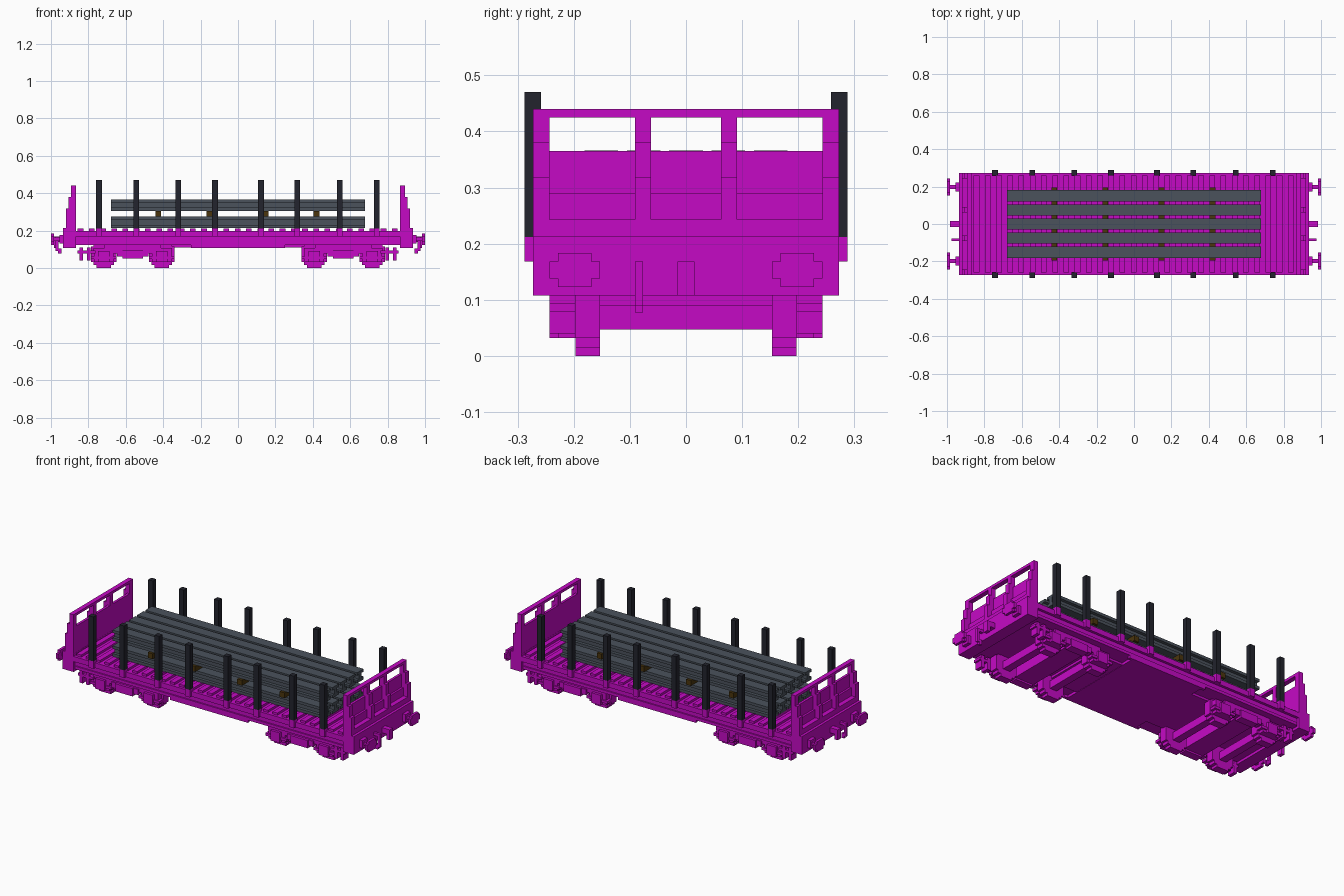
import bpy, bmesh

cube = bpy.data.objects.get("Cube")
if cube:
    bpy.data.objects.remove(cube, do_unlink=True)


def material(name, rgb):
    m = bpy.data.materials.new(name)
    m.use_nodes = True
    m.diffuse_color = (*rgb, 1)
    bsdf = m.node_tree.nodes["Principled BSDF"]
    bsdf.inputs["Base Color"].default_value = (*rgb, 1)
    bsdf.inputs["Roughness"].default_value = 0.8
    return m


MAGENTA = material("magenta paint", (0.56, 0.003, 0.56))
BLACK = material("black stake", (0.016, 0.017, 0.026))
STEEL = material("grey steel", (0.07, 0.085, 0.108))
WOOD = material("brown timber", (0.07, 0.036, 0.004))


def boxes(name, mat, spans, mirror=""):
    """One object made of (x0, x1, y0, y1, z0, z1) boxes, mirrored over the axes named."""
    for axis in mirror:
        i = "xy".index(axis) * 2
        spans = spans + [s[:i] + (-s[i + 1], -s[i]) + s[i + 2:] for s in spans]
    bm = bmesh.new()
    for x0, x1, y0, y1, z0, z1 in spans:
        verts = bmesh.ops.create_cube(bm, size=1)["verts"]
        bmesh.ops.scale(bm, vec=(x1 - x0, y1 - y0, z1 - z0), verts=verts)
        bmesh.ops.translate(bm, vec=((x0 + x1) / 2, (y0 + y1) / 2, (z0 + z1) / 2), verts=verts)
    me = bpy.data.meshes.new(name)
    bm.to_mesh(me)
    bm.free()
    me.materials.append(mat)
    ob = bpy.data.objects.new(name, me)
    bpy.context.collection.objects.link(ob)
    return ob


# Deck slab, edge sills and the deeper belly between the bogies
boxes("deck", MAGENTA, [(-0.92, 0.92, -0.258, 0.258, 0.123, 0.198)])
boxes("side_sills", MAGENTA, [
    (-0.92, 0.92, 0.25, 0.273, 0.168, 0.198),
    (-0.86, 0.86, 0.25, 0.266, 0.123, 0.14),
    (-0.25, 0.25, 0.25, 0.266, 0.108, 0.124)], "y")
boxes("belly", MAGENTA, [(-0.23, 0.23, -0.25, 0.25, 0.108, 0.13),
                         (-0.42, 0.42, -0.18, 0.18, 0.11, 0.13)])

# Raised floor planks
boxes("floor_planks", MAGENTA,
      [(-0.857 + i * 0.06, -0.827 + i * 0.06, -0.258, 0.258, 0.19, 0.211) for i in range(29)])

# Stakes and their pockets
STAKES = (-0.743, -0.545, -0.32, -0.123, 0.123, 0.317, 0.545, 0.741)
boxes("stakes", BLACK, [s for x in STAKES for s in
      [(x - 0.015, x + 0.015, 0.258, 0.288, 0.212, 0.47)]], "y")
boxes("stake_pockets", MAGENTA,
      [(x - 0.015, x + 0.015, 0.256, 0.288, 0.168, 0.212) for x in STAKES], "y")

# Headstocks and end walls with three openings and stepped posts
boxes("headstocks", MAGENTA, [(0.865, 0.935, -0.273, 0.273, 0.108, 0.213)], "x")
boxes("end_panels", MAGENTA, [(0.866, 0.881, -0.26, 0.26, 0.2, 0.365),
                              (0.866, 0.893, -0.26, 0.26, 0.2, 0.29),
                              (0.866, 0.92, -0.273, 0.273, 0.2, 0.243),
                              (0.866, 0.893, -0.273, 0.273, 0.425, 0.44)], "x")
posts = []
for y0, y1 in ((0.243, 0.273), (0.062, 0.091)):
    for x1, z1 in ((0.893, 0.43), (0.906, 0.38), (0.92, 0.318)):
        posts.append((0.866, x1, y0, y1, 0.2, z1))
boxes("end_posts", MAGENTA, posts, "xy")

# Buffers, coupling hooks and brake hoses
boxes("buffers", MAGENTA, [
    (0.93, 0.955, 0.175, 0.221, 0.13, 0.176),
    (0.93, 0.99, 0.188, 0.208, 0.143, 0.163),
    (0.985, 1.0, 0.153, 0.243, 0.138, 0.168),
    (0.985, 1.0, 0.168, 0.228, 0.123, 0.183)], "xy")
boxes("coupling_hooks", MAGENTA, [
    (0.93, 0.985, -0.015, 0.015, 0.138, 0.168),
    (0.965, 0.985, -0.015, 0.015, 0.108, 0.168)], "x")
boxes("brake_hoses", MAGENTA, [
    (0.93, 0.975, -0.091, -0.077, 0.152, 0.168),
    (0.96, 0.975, -0.091, -0.077, 0.09, 0.168),
    (0.945, 0.962, -0.091, -0.077, 0.077, 0.105)], "x")

# Bogies: stepped wheels, axles, side frames, axle boxes and bolster
C = 0.563
wheels, axles, frames = [], [], []
for x in (C - 0.155, C + 0.155):
    for half, z0, z1 in ((0.038, 0.0, 0.125), (0.055, 0.015, 0.122), (0.068, 0.032, 0.115)):
        wheels.append((x - half, x + half, 0.153, 0.197, z0, z1))
    axles.append((x - 0.022, x + 0.022, 0, 0.2, 0.047, 0.091))
    frames += [(x - 0.053, x + 0.053, 0.19, 0.228, 0.032, 0.1),
               (x - 0.03, x + 0.03, 0.22, 0.243, 0.032, 0.091),
               (x - 0.068, x + 0.068, 0.2, 0.235, 0.047, 0.062)]
frames += [(C - 0.21, C + 0.21, 0.197, 0.228, 0.078, 0.108),
           (C - 0.15, C + 0.15, 0.197, 0.228, 0.1, 0.13),
           (C - 0.055, C + 0.055, 0.197, 0.243, 0.05, 0.095),
           (C - 0.085, C + 0.085, 0.197, 0.235, 0.062, 0.095),
           (C + 0.2, C + 0.295, 0.197, 0.243, 0.078, 0.093),
           (C + 0.225, C + 0.245, 0.197, 0.243, 0.04, 0.11),
           (C + 0.265, C + 0.285, 0.197, 0.243, 0.04, 0.11)]
boxes("wheels", MAGENTA, wheels, "xy")
boxes("axles", MAGENTA, axles, "xy")
boxes("bogie_frames", MAGENTA, frames, "xy")
boxes("bogie_bolsters", MAGENTA, [(C - 0.06, C + 0.06, -0.2, 0.2, 0.06, 0.125)], "x")

# Two layers of steel beams with timber spacers between
for layer, z in (("lower", 0.213), ("upper", 0.305)):
    beams = []
    for i in range(-2, 3):
        y = i * 0.0755
        beams += [(-0.68, 0.68, y - 0.03, y + 0.03, z, z + 0.017),
                  (-0.68, 0.68, y - 0.012, y + 0.012, z + 0.01, z + 0.05),
                  (-0.68, 0.68, y - 0.03, y + 0.03, z + 0.045, z + 0.061)]
    boxes(layer + "_beams", STEEL, beams)
boxes("timber_spacers", WOOD,
      [(x - 0.015, x + 0.015, -0.196, 0.196, 0.274, 0.305) for x in (-0.427, -0.153, 0.147, 0.42)])
